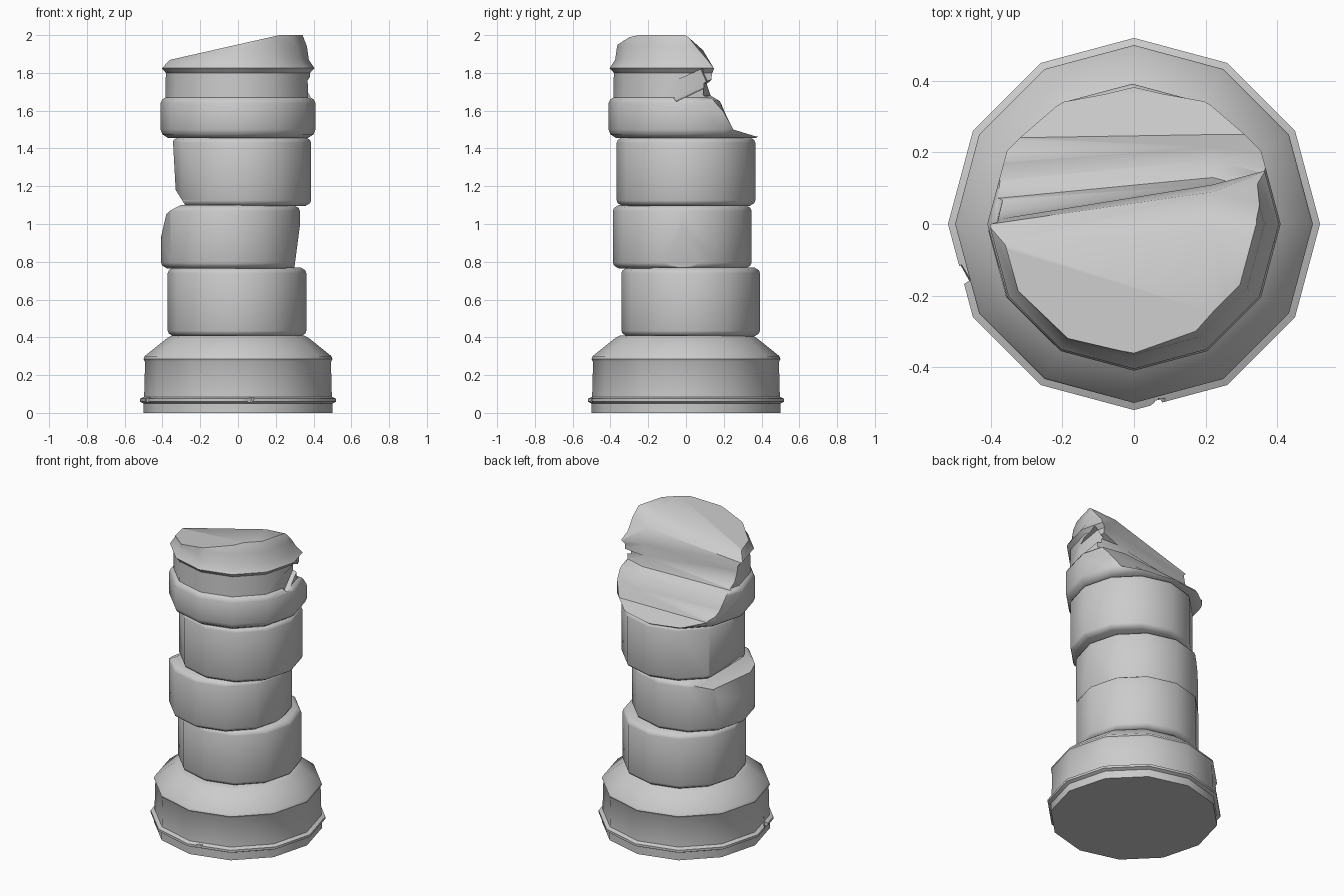
import bpy, bmesh, math
from mathutils import Vector, Euler

if "Cube" in bpy.data.objects:
    bpy.data.objects.remove(bpy.data.objects["Cube"])

SIDES = 12


def lathe(profile, cx=0, cy=0):
    """Closed 12-sided solid from (radius, z) pairs, bottom to top."""
    bm = bmesh.new()
    rings = []
    for r, z in profile:
        rings.append([bm.verts.new((cx + r * math.cos(i * math.tau / SIDES),
                                    cy + r * math.sin(i * math.tau / SIDES), z))
                      for i in range(SIDES)])
    for a, b in zip(rings, rings[1:]):
        for i in range(SIDES):
            j = (i + 1) % SIDES
            bm.faces.new((a[i], a[j], b[j], b[i]))
    bm.faces.new(rings[0][::-1])
    bm.faces.new(rings[-1])
    return bm


def chip(bm, point, normal):
    """Slice off everything beyond a plane and cap the cut."""
    res = bmesh.ops.bisect_plane(bm, geom=bm.verts[:] + bm.edges[:] + bm.faces[:],
                                 plane_co=point, plane_no=Vector(normal).normalized(),
                                 clear_outer=True)
    edges = [e for e in res["geom_cut"] if isinstance(e, bmesh.types.BMEdge)]
    if edges:
        bmesh.ops.holes_fill(bm, edges=[e for e in edges if e.is_boundary], sides=0)


def finish(bm, name):
    bmesh.ops.recalc_face_normals(bm, faces=bm.faces[:])
    me = bpy.data.meshes.new(name)
    bm.to_mesh(me)
    bm.free()
    ob = bpy.data.objects.new(name, me)
    bpy.context.collection.objects.link(ob)
    return ob


def carve(ob, cutter):
    """Boolean difference, applied; the cutter is removed afterwards."""
    cutter.hide_render = True
    mod = ob.modifiers.new("carve", "BOOLEAN")
    mod.operation = "DIFFERENCE"
    mod.solver = "EXACT"
    mod.object = cutter
    bpy.context.view_layer.objects.active = ob
    bpy.ops.object.modifier_apply(modifier=mod.name)
    bpy.data.objects.remove(cutter)


def wedge(loc, size, rot):
    bm = bmesh.new()
    bmesh.ops.create_cube(bm, size=1)
    bmesh.ops.scale(bm, vec=size, verts=bm.verts)
    bmesh.ops.rotate(bm, matrix=Euler([math.radians(a) for a in rot]).to_matrix(), verts=bm.verts)
    bmesh.ops.translate(bm, vec=loc, verts=bm.verts)
    return finish(bm, "chip_cutter")


# Base with lip, groove and sloping shoulder
parts = []
base = finish(lathe([(0.5, 0), (0.5, 0.05), (0.52, 0.06), (0.52, 0.075), (0.497, 0.085),
                     (0.492, 0.27), (0.5, 0.285), (0.495, 0.3), (0.37, 0.4), (0.35, 0.41)]),
              "column_base")
carve(base, wedge((0.07, -0.54, 0.05), (0.055, 0.08, 0.2), (0, 12, 40)))
carve(base, wedge((-0.495, -0.15, 0.05), (0.05, 0.05, 0.14), (0, 8, 30)))
carve(base, wedge((0.13, -0.488, 0.18), (0.025, 0.025, 0.3), (0, 29, 15)))
parts.append(base)

# Three shifted drums with bevelled rims; chips are (point, normal) slices
drums = [
    ("lower_drum", -0.005, 0.025, 0.405, 0.77, []),
    ("middle_drum", -0.04, -0.02, 0.765, 1.10,
     [((-0.405, 0, 0.93), (-0.12, 0.02, 0.045)),
      ((-0.36, 0, 1.05), (-0.05, 0.01, 0.1)),
      ((0.325, 0, 0.97), (0.19, 0, -0.025))]),
    ("upper_drum", 0.02, 0.0, 1.095, 1.46,
     [((-0.345, 0, 1.45), (-0.27, 0, -0.015)),
      ((-0.33, 0, 1.18), (-0.08, 0, -0.05))]),
]
for name, cx, cy, z0, z1, chips in drums:
    R = 0.367
    bm = lathe([(R - 0.03, z0), (R - 0.006, z0 + 0.015), (R, z0 + 0.03),
                (R, z1 - 0.03), (R - 0.006, z1 - 0.015), (R - 0.03, z1)], cx, cy)
    for point, normal in chips:
        chip(bm, point, normal)
    parts.append(finish(bm, name))

# Moulded top block
capital = finish(lathe([(0.37, 1.455), (0.4, 1.475), (0.41, 1.5), (0.41, 1.64), (0.4, 1.66),
                        (0.385, 1.67), (0.382, 1.8), (0.405, 1.825), (0.375, 1.87),
                        (0.365, 1.94), (0.33, 2.03)]), "broken_top")

# Fracture: (y, z) profiles on the left and right, lofted into one cutter
left = [(-0.8, 1.86), (-0.06, 1.86), (0.0, 1.82), (0.01, 1.76), (0.03, 1.70), (0.07, 1.66),
        (0.12, 1.645), (0.17, 1.56), (0.24, 1.50), (0.36, 1.465)]
mid = [(-0.8, 2.0), (-0.02, 2.0), (0.09, 1.92), (0.11, 1.82), (0.11, 1.74), (0.13, 1.68),
       (0.18, 1.65), (0.215, 1.57), (0.25, 1.50), (0.365, 1.465)]
right = [(-0.8, 2.0), (0.0, 2.0), (0.15, 1.82), (0.14, 1.77), (0.09, 1.75), (0.09, 1.68),
         (0.14, 1.66), (0.2, 1.59), (0.25, 1.50), (0.37, 1.465)]
bm = bmesh.new()
sections = []
for x, prof in ((-0.6, left), (-0.4, left), (0.22, mid), (0.37, right), (0.6, right)):
    loop = prof + [(0.8, 1.43), (0.8, 2.4), (-0.8, 2.4)]
    sections.append([bm.verts.new((x, y, z)) for y, z in loop])
for a, b in zip(sections, sections[1:]):
    for i in range(len(a)):
        j = (i + 1) % len(a)
        bm.faces.new((a[i], a[j], b[j], b[i]))
bm.faces.new(sections[0])
bm.faces.new(sections[-1][::-1])
bmesh.ops.triangulate(bm, faces=bm.faces[:])
carve(capital, finish(bm, "fracture_cutter"))
carve(capital, wedge((0.43, 0.03, 1.735), (0.16, 0.2, 0.1), (25, 0, 15)))
parts.append(capital)

# Soft shading that keeps the broken edges crisp
bpy.ops.object.select_all(action="DESELECT")
for ob in parts:
    ob.select_set(True)
bpy.context.view_layer.objects.active = base
bpy.ops.object.shade_smooth_by_angle(angle=math.radians(38))
